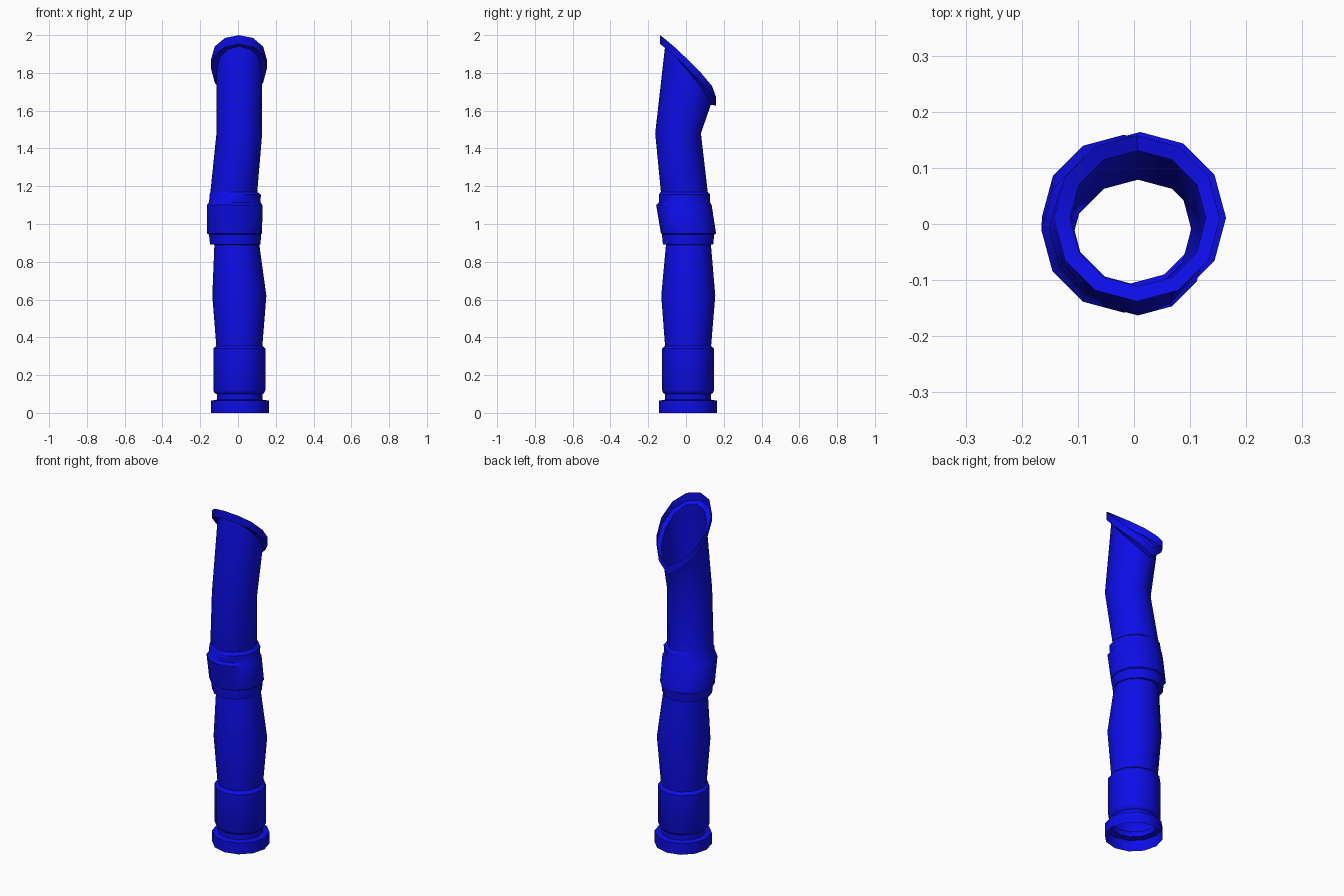
import bpy, bmesh
from math import sin, cos, tau, radians

cube = bpy.data.objects.get("Cube")
if cube:
    bpy.data.objects.remove(cube)

SIDES = 12

blue = bpy.data.materials.new("deep blue")
blue.use_nodes = True
colour = (0.004, 0.004, 0.8, 1)
blue.diffuse_color = colour
blue.node_tree.nodes["Principled BSDF"].inputs["Base Color"].default_value = colour


def ring(bm, x, y, r, height):
    """Ring of vertices; height is a number or one value per step from front to back."""
    verts = []
    for i in range(SIDES):
        a = tau * i / SIDES
        z = height[min(i, SIDES - i)] if isinstance(height, list) else height
        verts.append(bm.verts.new((x + r * sin(a), y - r * cos(a), z)))
    return verts


def tube(name, sections):
    """Open single-walled tube skinned over a list of (x, y, radius, height)."""
    bm = bmesh.new()
    rings = [ring(bm, *s) for s in sections]
    for low, high in zip(rings, rings[1:]):
        for i in range(SIDES):
            j = (i + 1) % SIDES
            bm.faces.new((low[i], low[j], high[j], high[i]))
    mesh = bpy.data.meshes.new(name)
    bm.to_mesh(mesh)
    bm.free()
    mesh.materials.append(blue)
    obj = bpy.data.objects.new(name, mesh)
    bpy.context.collection.objects.link(obj)
    bpy.ops.object.select_all(action='DESELECT')
    obj.select_set(True)
    bpy.context.view_layer.objects.active = obj
    bpy.ops.object.shade_smooth_by_angle(angle=radians(40))
    return obj


# Foot flange, neck and lower sleeve
tube("base_sleeve", [
    (.011, .011, .153, 0), (.011, .011, .153, .065), (.009, .011, .121, .07),
    (.009, .011, .121, .1), (.007, .011, .131, .105), (.007, .011, .138, .12),
    (.007, .011, .138, .34), (.007, .011, .122, .355)])

# Bulging lower pipe
tube("lower_pipe", [
    (.007, .011, .122, .355), (.007, .012, .143, .62), (-.006, .013, .119, .89)])

# Stepped middle collar, leaning forward
tube("middle_collar", [
    (-.006, .013, .119, .89), (-.015, .011, .133, .892), (-.015, .011, .137, .93),
    (-.016, .012, .138, .945), (-.018, .013, .146, .95), (-.018, -.011, .147, 1.1),
    (-.017, -.008, .136, 1.115), (-.015, -.008, .136, 1.155), (-.022, -.009, .124, 1.17)])

# Height of the slanted mouth from front to back
mouth = [2.0, 1.985, 1.94, 1.87, 1.795, 1.73, 1.675]
lip_bottom = [z - .047 for z in mouth]
pipe_end = [z - .06 for z in mouth[:-1]] + [1.63]

# Bent upper pipe
tube("upper_pipe", [
    (-.022, -.009, .124, 1.17), (.007, -.042, .121, 1.48), (.007, .01, .121, pipe_end)])

# Slanted lip around the mouth
tube("mouth_lip", [
    (.007, .01, .121, pipe_end), (.005, .01, .148, lip_bottom), (.005, .01, .148, mouth)])
